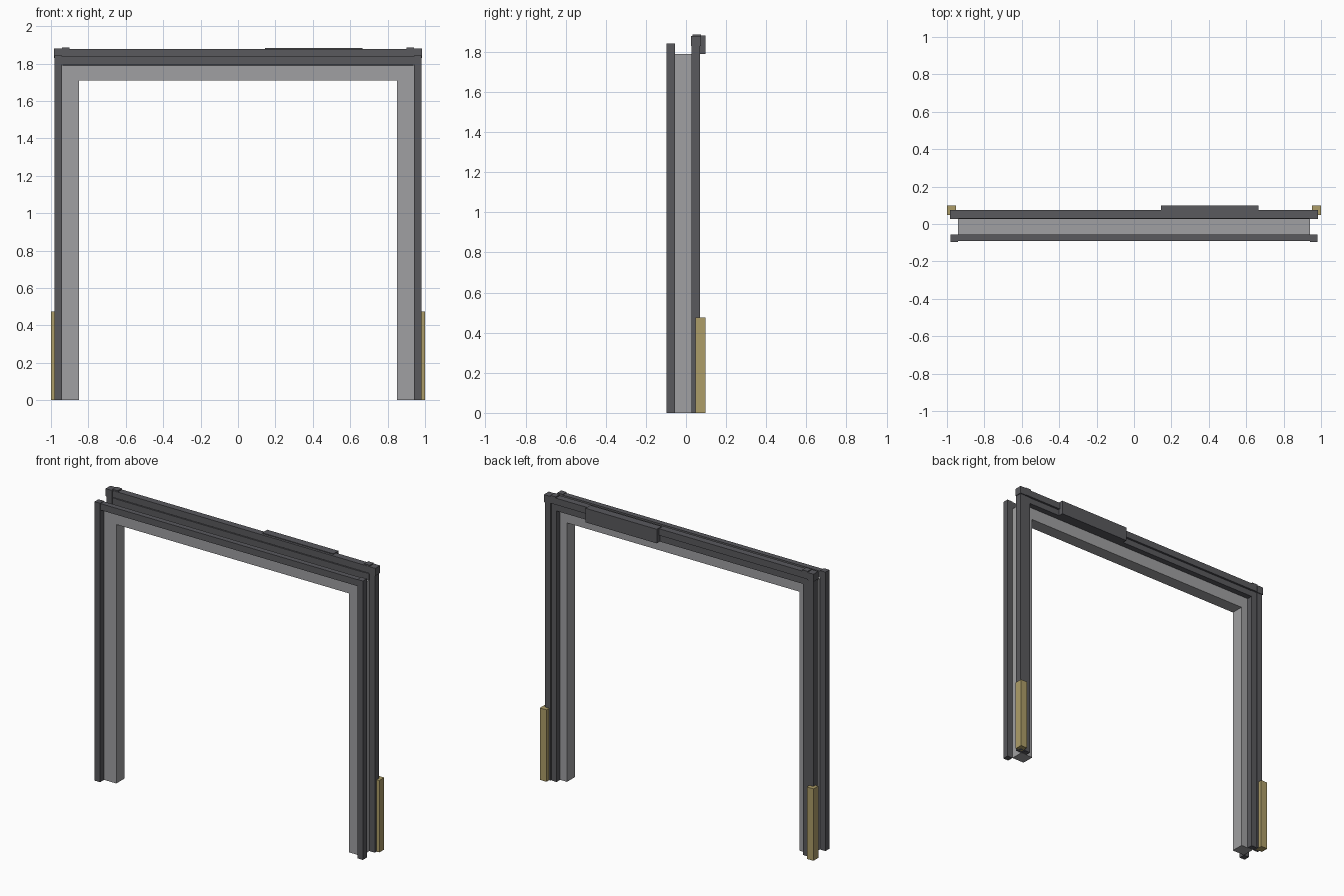
import bpy
import bmesh

if "Cube" in bpy.data.objects:
    bpy.data.objects.remove(bpy.data.objects["Cube"])


def material(name, rgb):
    m = bpy.data.materials.new(name)
    m.diffuse_color = (*rgb, 1)
    m.use_nodes = True
    m.node_tree.nodes["Principled BSDF"].inputs["Base Color"].default_value = m.diffuse_color
    return m


dark = material("dark_metal", (0.1, 0.1, 0.11))
gold = material("brass", (0.42, 0.34, 0.14))
grey = material("light_grey", (0.35, 0.35, 0.36))


def box(name, x, y, z, mat, mirrored=False):
    """Box from (min, max) ranges, optionally mirrored to the other side."""
    bm = bmesh.new()
    bmesh.ops.create_cube(bm, size=1)
    for v in bm.verts:
        v.co = [r[0] if c < 0 else r[1] for c, r in zip(v.co, (x, y, z))]
    mesh = bpy.data.meshes.new(name)
    bm.to_mesh(mesh)
    bm.free()
    ob = bpy.data.objects.new(name, mesh)
    bpy.context.collection.objects.link(ob)
    mesh.materials.append(mat)
    if mirrored:
        ob.modifiers.new("mirror", 'MIRROR')
    return ob


FRONT = (-0.097, -0.056)
BACK = (0.028, 0.07)
JAMB = (-0.056, 0.028)

# central jambs and lintel
box("jamb", (0.85, 0.94), JAMB, (0, 1.79), grey, True)
box("lintel", (-0.85, 0.85), JAMB, (1.71, 1.79), grey)

# front trim
box("front_post", (0.94, 0.98), FRONT, (0, 1.842), dark, True)
box("front_header", (-0.94, 0.94), (-0.092, -0.056), (1.795, 1.838), dark)

# back trim: outer and inner rails
box("back_outer_post", (0.942, 0.98), BACK, (0, 1.832), dark, True)
box("back_inner_post", (0.90, 0.938), (0.028, 0.066), (0, 1.832), dark, True)
box("back_top_header", (-0.94, 0.94), (0.03, 0.074), (1.834, 1.878), dark)
box("back_lower_header", (-0.90, 0.90), (0.028, 0.066), (1.79, 1.83), dark)

# corner caps and small top tabs
box("corner_cap", (0.938, 0.985), (0.026, 0.076), (1.83, 1.88), dark, True)
box("top_tab", (0.90, 0.94), (0.032, 0.074), (1.835, 1.886), dark, True)

# closer housing on the back header
box("closer_housing", (0.145, 0.665), (0.046, 0.098), (1.79, 1.883), dark)

# brass hinge guards at the feet
box("foot_guard", (0.951, 1.0), (0.047, 0.098), (0, 0.475), gold, True)
